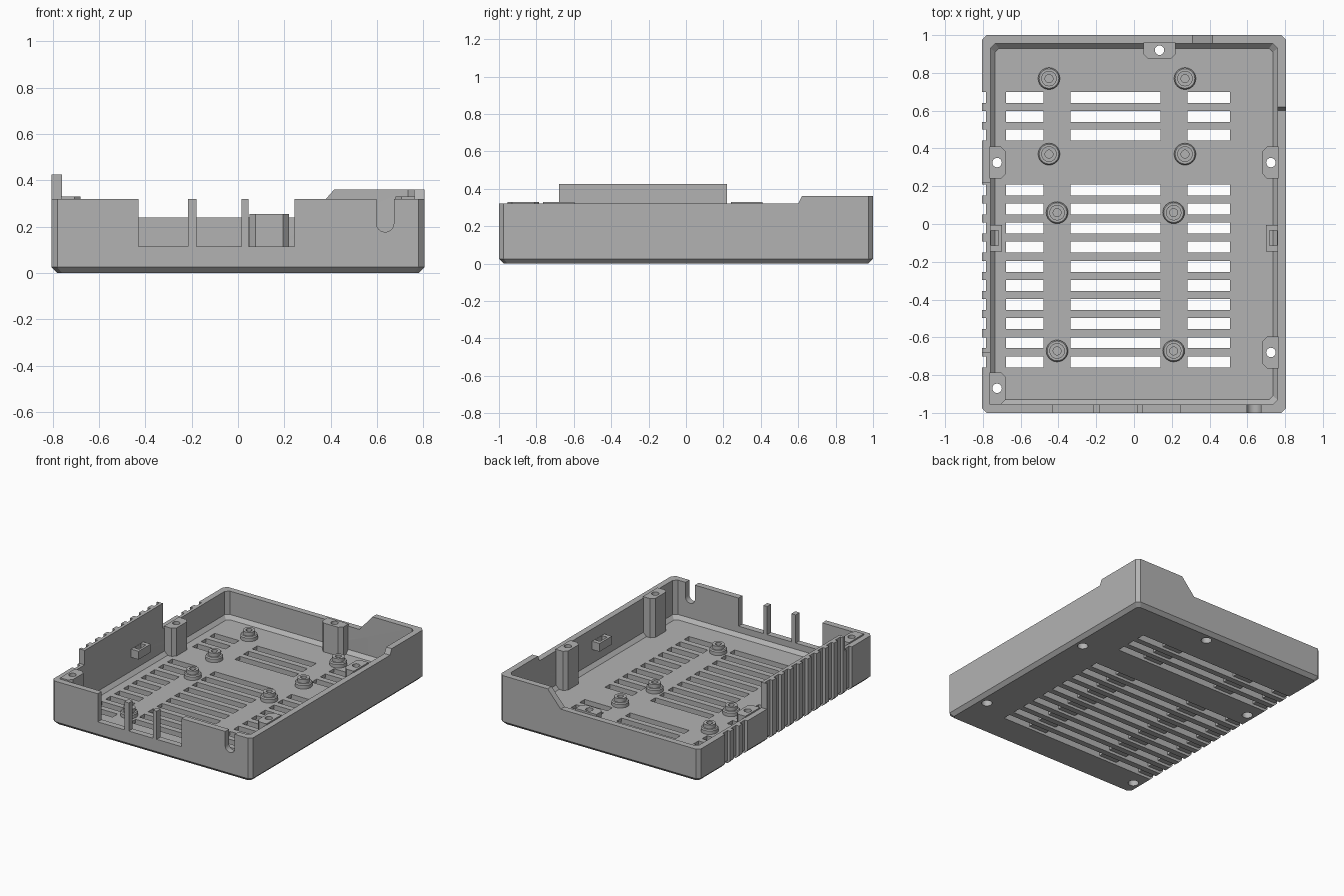
import bpy, bmesh, math
from mathutils import Vector

if "Cube" in bpy.data.objects:
    bpy.data.objects.remove(bpy.data.objects["Cube"])

gray = bpy.data.materials.new("matte_gray")
gray.diffuse_color = (0.45, 0.45, 0.45, 1)
gray.use_nodes = True
gray.node_tree.nodes["Principled BSDF"].inputs["Base Color"].default_value = gray.diffuse_color


def finish(name, bm):
    bmesh.ops.recalc_face_normals(bm, faces=bm.faces)
    me = bpy.data.meshes.new(name)
    bm.to_mesh(me)
    bm.free()
    me.materials.append(gray)
    ob = bpy.data.objects.new(name, me)
    bpy.context.collection.objects.link(ob)
    return ob


def prism(name, pts, axis, lo, hi):
    """Extrude a 2D outline along an axis; outline is (y,z), (x,z) or (x,y)."""
    def place(p, d):
        return {'x': (d, p[0], p[1]), 'y': (p[0], d, p[1]), 'z': (p[0], p[1], d)}[axis]
    bm = bmesh.new()
    a = [bm.verts.new(place(p, lo)) for p in pts]
    b = [bm.verts.new(place(p, hi)) for p in pts]
    bm.faces.new(a)
    bm.faces.new(b)
    for i in range(len(pts)):
        j = (i + 1) % len(pts)
        bm.faces.new((a[i], a[j], b[j], b[i]))
    return finish(name, bm)


def box(name, x0, x1, y0, y1, z0, z1):
    return prism(name, [(x0, y0), (x1, y0), (x1, y1), (x0, y1)], 'z', z0, z1)


def circle(cx, cy, r, n=24):
    return [(cx + r * math.cos(2 * math.pi * i / n), cy + r * math.sin(2 * math.pi * i / n)) for i in range(n)]


def cut(ob, tool):
    m = ob.modifiers.new("cut", 'BOOLEAN')
    m.operation, m.solver, m.object = 'DIFFERENCE', 'EXACT', tool
    bpy.context.view_layer.objects.active = ob
    bpy.ops.object.modifier_apply(modifier=m.name)
    bpy.data.objects.remove(tool)


def smooth(ob):
    bpy.ops.object.select_all(action='DESELECT')
    ob.select_set(True)
    bpy.context.view_layer.objects.active = ob
    bpy.ops.object.shade_smooth_by_angle(angle=math.radians(30))


# Tray: chamfered rectangular rings, outside up and inside down
def ring(inset, c, z):
    w, d = 0.805 - inset, 1.0 - inset
    return [(w - c, -d, z), (w, -d + c, z), (w, d - c, z), (w - c, d, z),
            (-w + c, d, z), (-w, d - c, z), (-w, -d + c, z), (-w + c, -d, z)]


bm = bmesh.new()
rings = [[bm.verts.new(v) for v in ring(*r)] for r in (
    (0.025, 0.02, 0), (0, 0.025, 0.025), (0, 0.025, 0.425),
    (0.045, 0.025, 0.425), (0.045, 0.025, 0.07), (0.07, 0.02, 0.045))]
for a, b in zip(rings, rings[1:]):
    for i in range(8):
        j = (i + 1) % 8
        bm.faces.new((a[i], a[j], b[j], b[i]))
bm.faces.new(rings[0])
bm.faces.new(rings[-1])
tray = finish("tray", bm)

# Wall heights: right and front rim, low back, low rear left, raised left panel
cut(tray, prism("cutter", [(-1.1, 0.32), (0.6, 0.32), (0.62, 0.36), (1.1, 0.36), (1.1, 0.6), (-1.1, 0.6)], 'x', -0.72, 1))
cut(tray, prism("cutter", [(-1, 0.24), (0.31, 0.24), (0.415, 0.36), (0.415, 0.6), (-1, 0.6)], 'y', 0.9, 1.1))
cut(tray, box("cutter", -1, -0.7, 0.22, 0.95, 0.24, 0.6))
cut(tray, box("cutter", -1, -0.7, -1.1, -0.68, 0.32, 0.6))

# Front openings and the cable notch
for x0, x1 in ((-0.43, -0.215), (-0.18, 0.015), (0.045, 0.245)):
    cut(tray, box("cutter", x0, x1, -1.1, -0.9, 0.115, 0.5))
u = [(0.635 + 0.038 * math.cos(t), 0.215 + 0.038 * math.sin(t))
     for t in (math.pi + math.pi * i / 12 for i in range(13))]
cut(tray, prism("cutter", u + [(0.673, 0.5), (0.597, 0.5)], 'y', -1.1, -0.9))

# Vents: groove under the floor and up the left wall, with through slots
vents = [0.67, 0.57, 0.471] + [0.181 - 0.1012 * i for i in range(10)]
for y in vents:
    y0, y1 = y - 0.029, y + 0.029
    cut(tray, prism("cutter", [(-1, -0.1), (0.507, -0.1), (0.507, 0.02), (-0.783, 0.02), (-0.783, 0.6), (-1, 0.6)], 'y', y0, y1))
    for x0, x1 in ((-0.677, -0.48), (-0.335, 0.14), (0.284, 0.507)):
        cut(tray, box("cutter", x0, x1, y0, y1, -0.1, 0.2))

# Screw posts against the walls: wall contact point, inward direction, top, screw inset
posts = [((0.765, 0.325), (-1, 0), 0.33), ((0.765, -0.68), (-1, 0), 0.33),
         ((-0.765, 0.325), (1, 0), 0.25), ((-0.765, -0.87), (1, 0), 0.33),
         ((0.135, 0.96), (0, -1), 0.255)]
for (px, py), (dx, dy), top in posts:
    def at(s, t):
        return (px + dx * s - dy * t, py + dy * s + dx * t)
    outline = [at(0, -0.085), at(0.06, -0.085), at(0.085, -0.06),
               at(0.085, 0.06), at(0.06, 0.085), at(0, 0.085)]
    post = prism("screw_post", outline, 'z', 0.04, top)
    hx, hy = at(0.04, 0)
    cut(post, prism("cutter", circle(hx, hy, 0.025), 'z', -0.1, 0.6))
    cut(post, prism("cutter", circle(hx, hy, 0.036), 'z', -0.1, 0.1))
    cut(tray, prism("cutter", circle(hx, hy, 0.036), 'z', -0.1, 0.1))
    smooth(post)
smooth(tray)

# Board standoffs with blind holes
profile = [(0.058, 0.04), (0.058, 0.07), (0.052, 0.078), (0.041, 0.078),
           (0.041, 0.105), (0.021, 0.105), (0.021, 0.05)]
spots = [(x, y) for y in (0.77, 0.37) for x in (-0.45, 0.27)]
spots += [(x, y) for y in (0.06, -0.672) for x in (-0.407, 0.21)]
for sx, sy in spots:
    bm = bmesh.new()
    loops = [[bm.verts.new((x, y, z)) for x, y in circle(sx, sy, r)] for r, z in profile]
    for a, b in zip(loops, loops[1:]):
        for i in range(24):
            j = (i + 1) % 24
            bm.faces.new((a[i], a[j], b[j], b[i]))
    bm.faces.new(loops[0])
    bm.faces.new(loops[-1])
    smooth(finish("standoff", bm))

# Latch loops on the side walls
for s in (-1, 1):
    xa, xb = sorted((s * 0.70, s * 0.765))
    latch = box("latch_loop", xa, xb, -0.145, -0.005, 0.17, 0.23)
    xa, xb = sorted((s * 0.717, s * 0.758))
    cut(latch, box("cutter", xa, xb, -0.115, -0.035, 0.1, 0.3))
